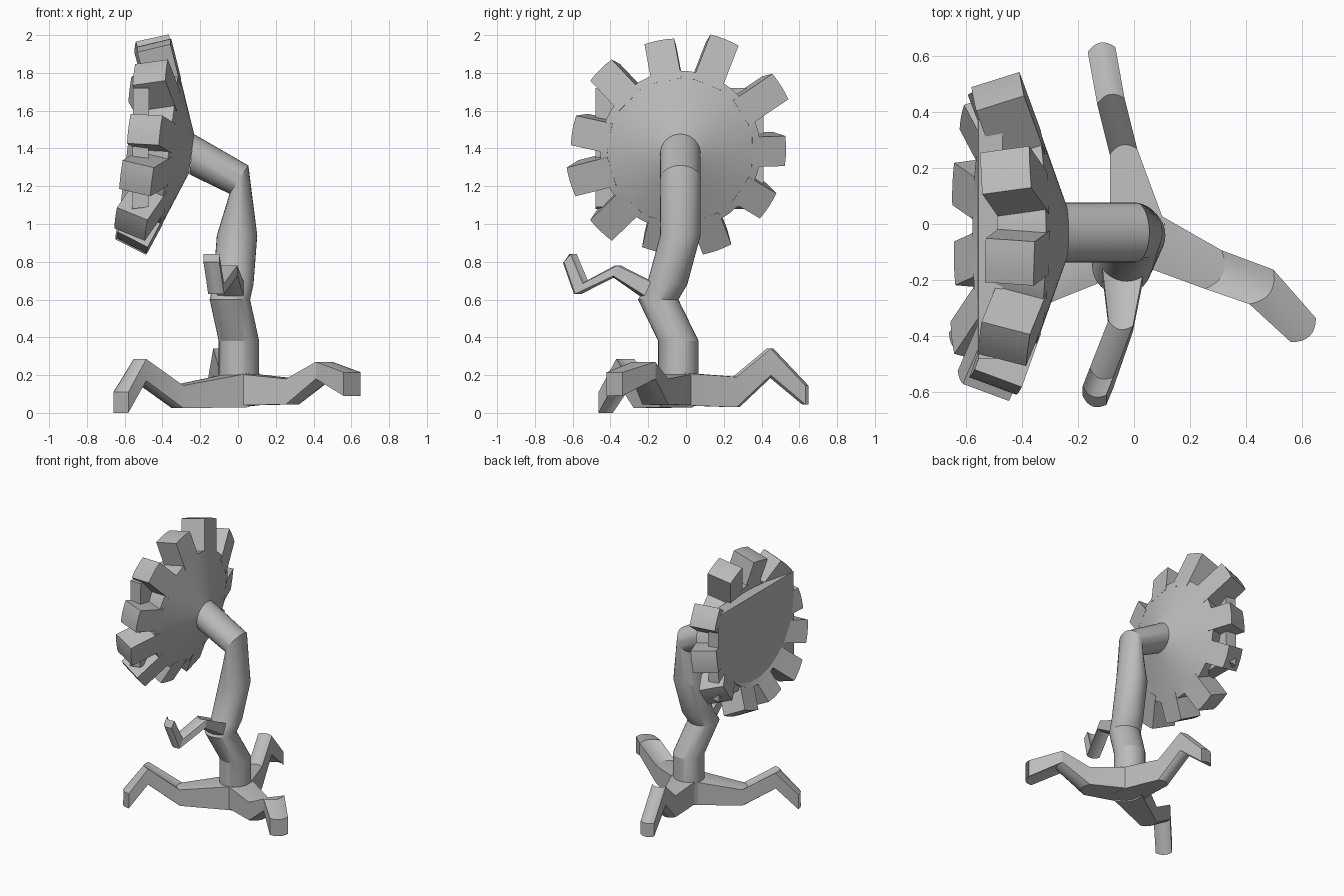
import bpy, bmesh
from math import sin, cos, pi, radians, sqrt
from mathutils import Vector

cube = bpy.data.objects.get("Cube")
if cube:
    bpy.data.objects.remove(cube, do_unlink=True)

grey = bpy.data.materials.new("plain_grey")
grey.use_nodes = True
COLOR = (0.5, 0.5, 0.5, 1)
grey.diffuse_color = COLOR
grey.node_tree.nodes["Principled BSDF"].inputs["Base Color"].default_value = COLOR


def loft(name, rings, smooth=True, loop=False):
    """Skin equal rings of points; loop joins the last ring to the first."""
    bm = bmesh.new()
    vs = [[bm.verts.new(p) for p in ring] for ring in rings]
    n = len(vs[0])
    pairs = list(zip(vs, vs[1:]))
    if loop:
        pairs.append((vs[-1], vs[0]))
    else:
        bm.faces.new(vs[0][::-1])
        bm.faces.new(vs[-1])
    for a, b in pairs:
        for i in range(n):
            j = (i + 1) % n
            bm.faces.new((a[i], a[j], b[j], b[i]))
    bmesh.ops.recalc_face_normals(bm, faces=bm.faces)
    mesh = bpy.data.meshes.new(name)
    bm.to_mesh(mesh)
    bm.free()
    mesh.materials.append(grey)
    ob = bpy.data.objects.new(name, mesh)
    bpy.context.collection.objects.link(ob)
    if smooth:
        bpy.ops.object.select_all(action='DESELECT')
        ob.select_set(True)
        bpy.context.view_layer.objects.active = ob
        bpy.ops.object.shade_smooth_by_angle(angle=radians(20))
    return ob


def ellipse(center, u, v, n=32):
    c, u, v = Vector(center), Vector(u), Vector(v)
    return [c + u * cos(2 * pi * i / n) + v * sin(2 * pi * i / n) for i in range(n)]


# Bent stem: level rings, then a mitred elbow leading to the head
STEM_R = 0.107
level = [(0.005, -0.04, 0.04), (0.005, -0.04, 0.38), (-0.043, -0.147, 0.6),
         (-0.025, -0.1, 0.68), (-0.005, -0.03, 0.94)]
rings = [ellipse(p, (STEM_R, 0, 0), (0, STEM_R, 0)) for p in level]
rings.append(ellipse((0.005, -0.03, 1.235), (0.05, 0, 0.075), (0, STEM_R, 0)))
rings.append(ellipse((-0.246, -0.03, 1.37), (0.011, 0, 0.107), (0, STEM_R, 0)))
loft("stem", rings)


# Limbs: flat top and bottom, with a bulging outer end
def limb(name, stations):
    """Each station is (top point, bottom point, half width)."""
    tops = [Vector(s[0]) for s in stations]
    rings = []
    for i, (top, bottom, hw) in enumerate(stations):
        d = tops[min(i + 1, len(tops) - 1)] - tops[max(i - 1, 0)]
        d.z = 0
        d.normalize()
        side = Vector((-d.y, d.x, 0))
        arc = [side * hw * t / 4 + d * hw * 0.5 * (0.5 - (t / 4) ** 2) for t in range(-4, 5)]
        rings.append([Vector(top) + a for a in arc] + [Vector(bottom) + a for a in arc[::-1]])
    return loft(name, rings)


def root(name, stations):
    limb(name, [((x, y, top), (x, y, low), hw) for x, y, low, top, hw in stations])


root("left_root", [(0.03, -0.045, 0.04, 0.21, 0.1), (0.3, -0.17, 0.045, 0.18, 0.075),
                   (0.47, -0.235, 0.18, 0.27, 0.075), (0.615, -0.39, 0.09, 0.215, 0.062)])
root("back_root", [(0.01, 0.0, 0.04, 0.21, 0.1), (-0.04, 0.27, 0.03, 0.19, 0.05),
                   (-0.085, 0.45, 0.2, 0.34, 0.05), (-0.118, 0.635, 0.045, 0.145, 0.05)])
root("right_root", [(-0.01, -0.06, 0.03, 0.21, 0.1), (-0.33, -0.23, 0.025, 0.145, 0.06),
                    (-0.53, -0.33, 0.17, 0.285, 0.058), (-0.63, -0.435, 0.0, 0.11, 0.055)])
limb("branch", [((-0.04, -0.17, 0.68), (-0.04, -0.2, 0.6), 0.075),
                ((-0.05, -0.365, 0.78), (-0.05, -0.385, 0.725), 0.045),
                ((-0.12, -0.54, 0.685), (-0.12, -0.58, 0.63), 0.045),
                ((-0.145, -0.605, 0.84), (-0.145, -0.64, 0.8), 0.045)])

# Head frame: axis leans slightly upward, with dish walls sloped like a cone
TILT, SLOPE, THICK = radians(7), radians(20.7), 0.18
AXIS = Vector((-cos(TILT), 0, sin(TILT)))
SIDE = Vector((0, 1, 0))
UP = Vector((sin(TILT), 0, cos(TILT)))
HUB = Vector((-0.246, -0.03, 1.375))
HUB_R, RIM_R = 0.105, 0.425


def head_point(angle, radius, inset=0.0, across=0.0):
    """Point on the dish back; inset moves it through the wall."""
    axial = (radius - HUB_R) * sin(SLOPE) / cos(SLOPE) + inset * cos(SLOPE)
    radial = radius - inset * sin(SLOPE)
    out = SIDE * cos(angle) + UP * sin(angle)
    tangent = UP * cos(angle) - SIDE * sin(angle)
    return HUB + AXIS * axial + out * radial + tangent * across


# Conical dish
turn = [2 * pi * i / 48 for i in range(48)]
loft("flower_dish", [[head_point(a, HUB_R) for a in turn],
                     [head_point(a, RIM_R) for a in turn],
                     [head_point(a, RIM_R, THICK) for a in turn],
                     [head_point(a, HUB_R, THICK) for a in turn]])

# Petals: (angle in degrees, outer radius)
HALF = 0.08
petals = [(-1, 0.56), (32, 0.63), (68, 0.63), (101, 0.59), (135, 0.6), (170, 0.58),
          (197, 0.61), (226, 0.61), (257, 0.56), (290, 0.575), (327, 0.56)]
for k, (deg, reach) in enumerate(petals):
    a = radians(deg)
    rings = []
    for t in range(-2, 3):
        w = HALF * t / 2
        end = sqrt(reach ** 2 - w ** 2)
        rings.append([head_point(a, r, inset, w) for r, inset in
                      ((0.38, 0), (end, 0), (end, THICK), (0.38, THICK))])
    loft("petal_%d" % (k + 1), rings)

# Flat rectangular face panel
corners = [(-0.475, 1.09), (-0.56, 1.08), (-0.555, 1.72), (-0.47, 1.72)]
loft("face_panel", [[(x, y, z) for x, z in corners] for y in (-0.48, 0.41)], smooth=False)
